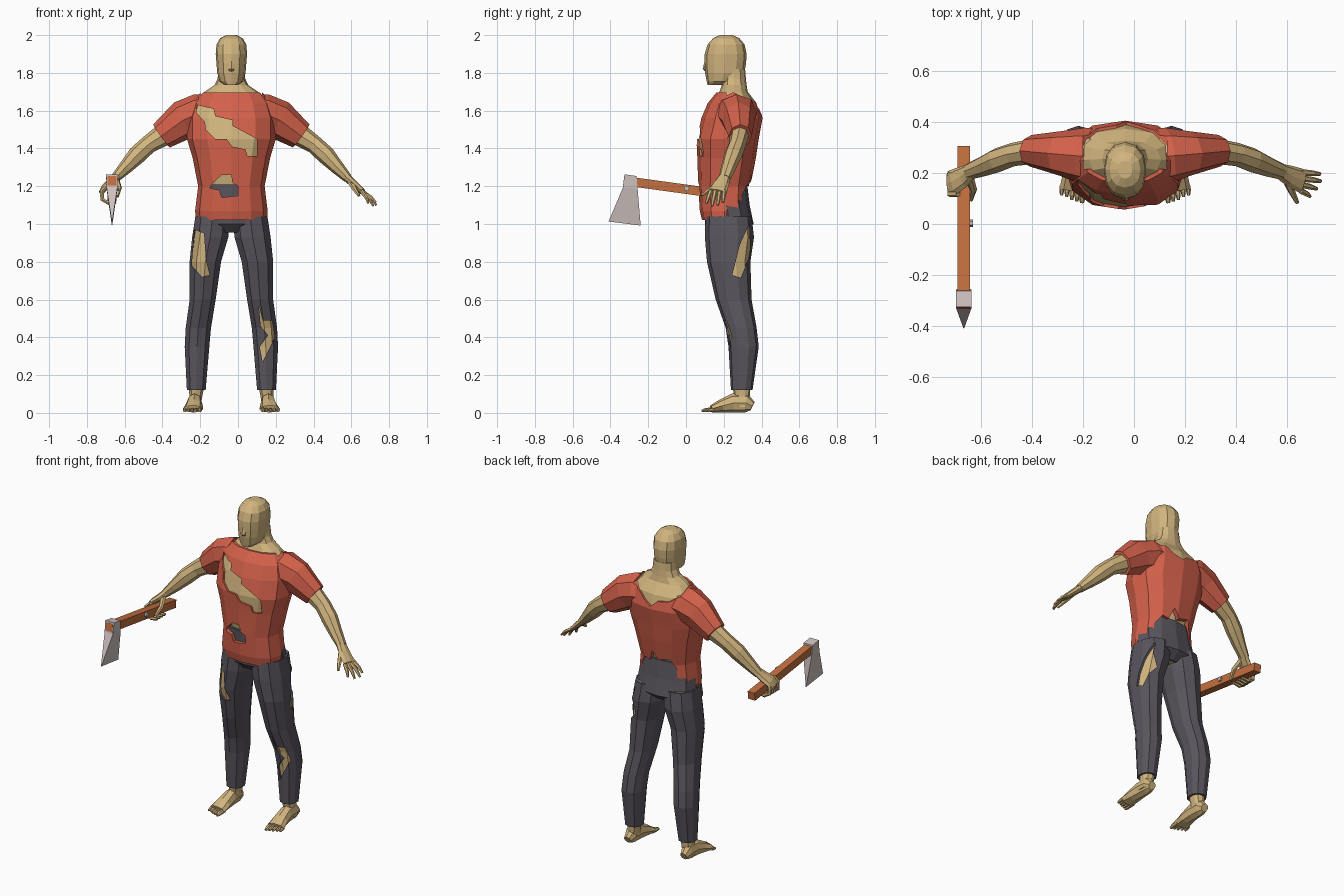
import bpy, bmesh, math
from mathutils import Vector as V

CX = -0.035            # body centre line


def mat(name, *rgb):
    m = bpy.data.materials.new(name)
    m.diffuse_color = (*rgb, 1)
    return m


SKIN = mat("skin", .64, .46, .21)
RED = mat("red_cloth", .66, .12, .07)
GREY = mat("grey_cloth", .10, .09, .11)
WOOD = mat("wood", .55, .16, .05)
STEEL = mat("steel", .62, .54, .52)


def bridge(name, rings, m):
    """Closed flat-shaded mesh through point rings of equal length."""
    bm = bmesh.new()
    vs = [[bm.verts.new(p) for p in r] for r in rings]
    n = len(vs[0])
    for a, b in zip(vs, vs[1:]):
        for i in range(n):
            bm.faces.new((a[i], a[(i + 1) % n], b[(i + 1) % n], b[i]))
    bm.faces.new(vs[0])
    bm.faces.new(vs[-1][::-1])
    bmesh.ops.recalc_face_normals(bm, faces=bm.faces)
    me = bpy.data.meshes.new(name)
    bm.to_mesh(me)
    bm.free()
    ob = bpy.data.objects.new(name, me)
    me.materials.append(m)
    bpy.context.collection.objects.link(ob)
    return ob


def stack(name, rows, m, n=12, s=1, grow=0, p=.88):
    """Horizontal rings (x, y, z, rx, ry)."""
    sp = lambda c: math.copysign(abs(c) ** p, c) if abs(c) > 1e-6 else 0
    ang = [2 * math.pi * i / n for i in range(n)]
    return bridge(name, [[V((CX + s * x + (rx + grow) * sp(math.sin(a)),
                             y - (ry + grow) * sp(math.cos(a)), z)) for a in ang]
                         for x, y, z, rx, ry in rows], m)


def limb(name, rows, m, n=8, s=1, ref=(0, 1, 0), grow=0):
    """Rings (x, y, z, a, b) square to the path; b lies along ref."""
    c = [V((CX + s * r[0], r[1], r[2])) for r in rows]
    rings = []
    for i, r in enumerate(rows):
        t = (c[min(i + 1, len(c) - 1)] - c[max(i - 1, 0)]).normalized()
        u = V(ref)
        u = (u - t * u.dot(t)).normalized()
        w = t.cross(u)
        rings.append([c[i] + u * (r[4] + grow) * math.cos(k * 2 * math.pi / n)
                      + w * (r[3] + grow) * math.sin(k * 2 * math.pi / n) for k in range(n)])
    return bridge(name, rings, m)


def boolean(ob, tool, op):
    md = ob.modifiers.new("bool", 'BOOLEAN')
    md.object, md.operation, md.solver = tool, op, 'EXACT'
    bpy.context.view_layer.objects.active = ob
    bpy.ops.object.modifier_apply(modifier=md.name)
    bpy.data.objects.remove(tool)


def tear(ob, axis, pts, lo, hi):
    """Cut a ragged hole: outline pushed along x or y from lo to hi."""
    f = (lambda a, b, d: V((a, d, b))) if axis == 'y' else (lambda a, b, d: V((d, a, b)))
    boolean(ob, bridge("tear", [[f(a, b, d) for a, b in pts] for d in (lo, hi)],
                       ob.data.materials[0]), 'DIFFERENCE')


# --- shared profiles
shirt_rows = [(0, .205, 1.02, .188, .120), (0, .203, 1.07, .192, .130), (0, .203, 1.20, .176, .138),
              (0, .215, 1.35, .205, .155), (0, .220, 1.45, .235, .165), (0, .243, 1.56, .235, .162),
              (0, .250, 1.64, .210, .135), (0, .250, 1.695, .165, .090)]
hip_rows = [(0, .225, .955, .13, .08), (0, .230, 1.0, .195, .128),
            (0, .215, 1.1, .185, .122), (0, .207, 1.21, .162, .117)]
leg_rows = [(.186, .295, .12, .052, .057), (.182, .305, .35, .068, .080), (.175, .292, .45, .070, .082),
            (.152, .252, .60, .072, .095), (.138, .226, .80, .087, .115), (.112, .230, .93, .100, .130),
            (.100, .225, 1.04, .095, .122)]
sleeve_rows = [(.10, .260, 1.592, .095, .115), (.17, .268, 1.585, .105, .110),
               (.25, .277, 1.553, .105, .088), (.37, .287, 1.466, .075, .062)]

# --- skin torso, neck and head
shrink = lambda rows, d: [(x, y, z, a - d, b - d) for x, y, z, a, b in rows]
stack("torso", shrink(hip_rows, .012) + shrink(shirt_rows[3:7], .012) +
      [(0, .252, 1.70, .142, .075), (0, .255, 1.735, .09, .066),
       (0, .255, 1.77, .073, .062), (0, .255, 1.82, .068, .058)], SKIN)
stack("head", [(0, .160, 1.735, .034, .046), (0, .188, 1.755, .062, .078), (0, .205, 1.80, .075, .104),
               (0, .208, 1.85, .079, .110), (0, .210, 1.90, .083, .111), (0, .212, 1.95, .079, .098),
               (0, .213, 1.983, .06, .07), (0, .213, 2.0, .028, .035)], SKIN)
stack("nose", [(0, .115, 1.805, .012, .012), (0, .106, 1.82, .017, .018),
               (0, .112, 1.88, .008, .01)], SKIN, 6)

# --- arms, legs and feet, mirrored
for s, side in ((1, "left"), (-1, "right")):
    limb(side + "_arm", shrink(sleeve_rows[:3], .013) +
         [(.355, .286, 1.475, .06, .05), (.44, .272, 1.42, .048, .046), (.50, .25, 1.365, .049, .048),
          (.56, .225, 1.30, .037, .040), (.615, .205, 1.243, .025, .032)], SKIN, s=s)
    stack(side + "_leg", [(.197, .295, .03, .035, .045), (.188, .297, .09, .036, .042)] +
          shrink(leg_rows, .012), SKIN, 10, s)
    limb(side + "_foot", [(.196, .352, .035, .025, .024), (.195, .318, .052, .051, .037),
                          (.195, .25, .052, .051, .040), (.198, .19, .037, .036, .047),
                          (.203, .135, .021, .020, .054)], SKIN, 8, s, (1, 0, 0))
    for i in range(5):
        x, tip = .166 + .020 * i, .083 + .006 * i + (.006 if i > 2 else 0)
        r = .013 if i == 0 else .010
        limb(f"{side}_toe_{i + 1}", [(x, .15, .018, r, r), (x + .002, tip + .02, .015, r, r),
                                     (x + .003, tip, .010, r * .6, r * .6)], SKIN, 6, s, (1, 0, 0))

# --- open hand
limb("open_palm", [(.60, .209, 1.257, .024, .030), (.645, .188, 1.215, .020, .042),
                   (.695, .168, 1.17, .016, .048)], SKIN, 8)
for i, (x, y, z) in enumerate([(.765, .196, 1.115), (.768, .168, 1.10), (.752, .138, 1.095), (.725, .108, 1.11)]):
    k = V((.688, .203 - .024 * i, 1.175))
    mid = k.lerp(V((x, y, z)), .6) + V((.004, 0, .004))
    limb(f"open_finger_{i + 1}", [(*k, .012, .013), (*mid, .010, .011), (x, y, z, .006, .007)], SKIN, 6)
limb("open_thumb", [(.63, .18, 1.225, .016, .018), (.652, .13, 1.185, .013, .014),
                    (.675, .083, 1.15, .007, .008)], SKIN, 6, ref=(1, 0, 0))

# --- gripping hand
limb("grip_palm", [(.60, .209, 1.257, .024, .030), (.635, .185, 1.222, .022, .043),
                   (.67, .165, 1.195, .018, .05), (.69, .16, 1.165, .013, .048)], SKIN, 8, -1)
for i in range(4):
    y = .118 + .026 * i
    limb(f"grip_finger_{i + 1}", [(.655, y, 1.205, .012, .013), (.686, y, 1.175, .013, .013),
                                  (.684, y, 1.13, .012, .013), (.65, y, 1.11, .011, .012),
                                  (.61, y, 1.115, .008, .009)], SKIN, 6, -1)
limb("grip_thumb", [(.61, .18, 1.232, .017, .018), (.594, .135, 1.19, .013, .014),
                    (.605, .095, 1.145, .009, .009)], SKIN, 6, -1, (1, 0, 0))

# --- shirt with torn holes, wide back neckline and ragged back hem
shirt = stack("shirt", shirt_rows, RED)
for s in (1, -1):
    boolean(shirt, limb("sleeve", sleeve_rows, RED, s=s), 'UNION')
tear(shirt, 'y', [(-.22, 1.63), (-.13, 1.61), (-.12, 1.57), (-.03, 1.55), (-.03, 1.52), (.10, 1.45),
                  (.10, 1.36), (.05, 1.36), (.04, 1.395), (-.03, 1.41), (-.06, 1.45), (-.12, 1.45),
                  (-.17, 1.50), (-.175, 1.54), (-.22, 1.59)], -.2, .21)
tear(shirt, 'y', [(-.15, 1.19), (-.13, 1.22), (-.085, 1.26), (-.035, 1.26), (-.03, 1.22), (0, 1.2),
                  (0, 1.15), (-.085, 1.14), (-.1, 1.18)], -.2, .2)
tear(shirt, 'y', [(-.19, 1.8), (.12, 1.8), (.13, 1.66), (.06, 1.635), (.02, 1.60), (-.03, 1.575),
                  (-.07, 1.61), (-.14, 1.62), (-.20, 1.66)], .215, .6)
tear(shirt, 'y', [(-.17, .9), (.10, .9), (.10, 1.15), (.06, 1.21), (.02, 1.20), (-.01, 1.27),
                  (-.05, 1.22), (-.12, 1.24), (-.15, 1.18)], .262, .6)

# --- trousers with torn holes
pants = stack("trousers", hip_rows, GREY)
for s in (1, -1):
    boolean(pants, stack("trouser_leg", leg_rows, GREY, 10, s), 'UNION')
tear(pants, 'y', [(-.23, .97), (-.18, .95), (-.17, .81), (-.15, .73), (-.19, .72), (-.245, .78)], -.2, .2)
tear(pants, 'y', [(.11, .57), (.13, .49), (.18, .49), (.195, .40), (.13, .27), (.115, .35),
                  (.16, .41), (.12, .46)], -.2, .28)
tear(pants, 'x', [(.335, 1.0), (.34, .84), (.29, .715), (.245, .73), (.285, .89)], .09, .5)

# --- hatchet: tilted handle, wedge head, small stud
AX = -.667
rect = lambda w, y0, z0, y1, z1: [V((AX - w, y0, z0)), V((AX + w, y0, z0)),
                                  V((AX + w, y1, z1)), V((AX - w, y1, z1))]
bridge("axe_handle", [rect(.024, -.333, 1.205, -.327, 1.254), rect(.024, .299, 1.118, .305, 1.167)], WOOD)
bridge("axe_head", [rect(.031, -.325, 1.263, -.262, 1.254), rect(.029, -.333, 1.195, -.256, 1.185),
                    rect(.001, -.41, 1.013, -.24, .992)], STEEL)
bridge("axe_stud", [[V((x, .003 + .015 * math.cos(k * math.pi / 3), 1.189 + .015 * math.sin(k * math.pi / 3)))
                     for k in range(6)] for x in (AX + .015, AX + .036)], STEEL)
